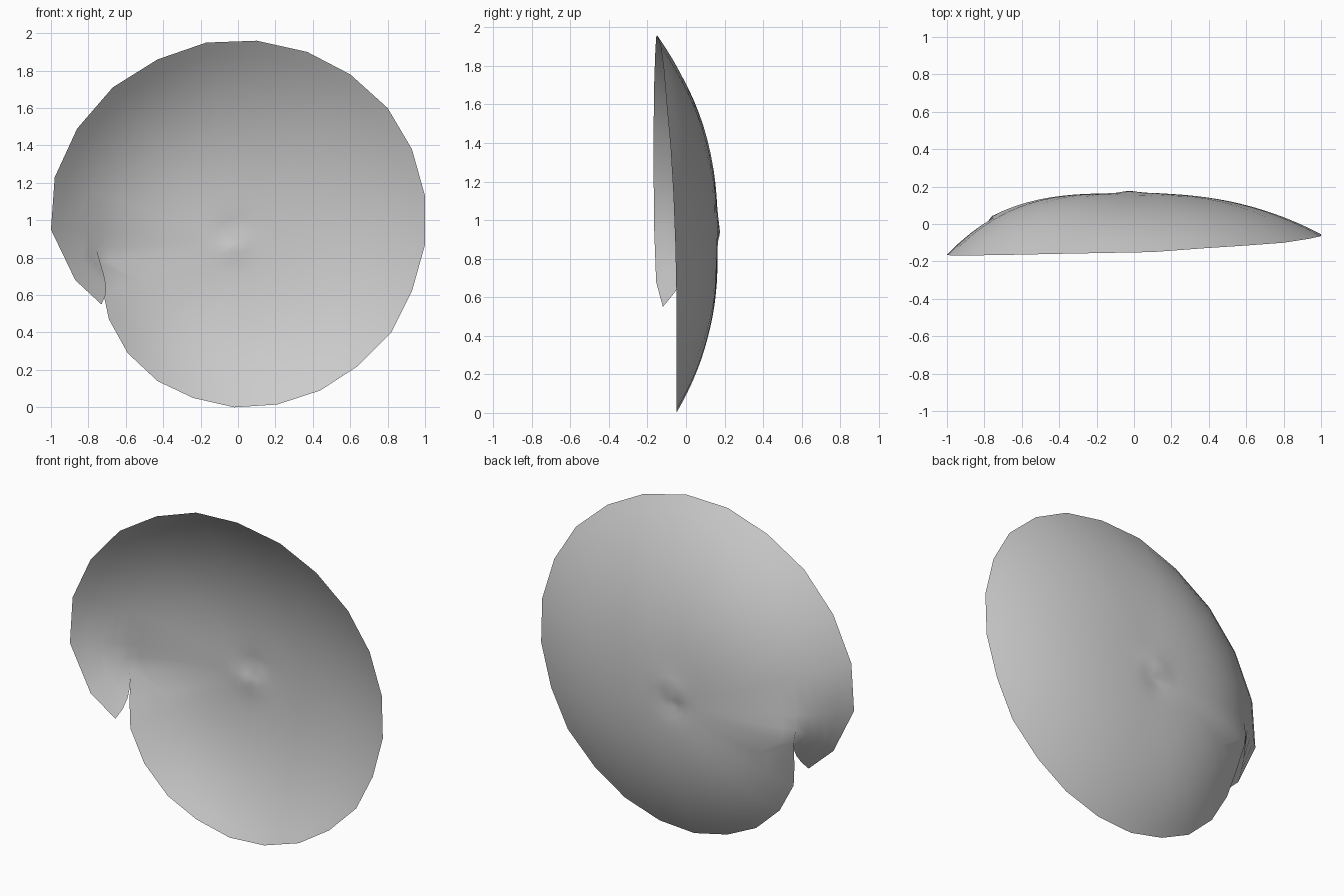
import bpy, bmesh, math
from mathutils import Vector

if "Cube" in bpy.data.objects:
    bpy.data.objects.remove(bpy.data.objects["Cube"])

# Rim of the coiled shell, from the notch tip round to the end of the flap
TIP = (-0.745, 0.045, 0.77)
RIM = [
    TIP, (-0.72, 0.0, 0.61), (-0.69, -0.035, 0.47), (-0.59, -0.045, 0.29),
    (-0.43, -0.05, 0.14), (-0.24, -0.05, 0.05), (-0.02, -0.05, 0.0),
    (0.21, -0.05, 0.015), (0.44, -0.05, 0.09), (0.64, -0.05, 0.22),
    (0.82, -0.05, 0.40), (0.93, -0.05, 0.62), (1.0, -0.055, 0.87),
    (1.0, -0.065, 1.13), (0.93, -0.08, 1.38), (0.80, -0.10, 1.60),
    (0.60, -0.115, 1.78), (0.37, -0.13, 1.90), (0.10, -0.15, 1.96),
    (-0.17, -0.155, 1.95), (-0.43, -0.16, 1.86), (-0.67, -0.165, 1.71),
    (-0.86, -0.168, 1.49), (-0.98, -0.168, 1.23), (-1.0, -0.165, 0.95),
    (-0.87, -0.155, 0.68), (-0.73, -0.12, 0.55),
]
# Last two columns bend: (waypoint, middle) before their rim point
BENT = {
    25: ((-0.76, 0.042, 0.855), (-0.83, -0.06, 0.77)),
    26: (TIP, (-0.705, -0.04, 0.65)),
}
CENTRE = Vector((0, 0.165, 0.88))
STEPS, SPLIT = 16, 0.75


def dome(end, t):
    """Point on the curved rib from the centre to end."""
    end = Vector(end)
    power = 2.4 + 0.8 * min(1, max(0, -end.x * 1.3))
    p = CENTRE.lerp(end, t)
    p.y = CENTRE.y + (end.y - CENTRE.y) * t ** power
    # small curled dimple at the apex
    dx, dz = p.x + 0.02, p.z - 0.9
    r = math.hypot(dx, dz)
    p.y += 0.016 * math.exp(-(r / 0.1) ** 2) * math.cos(
        math.atan2(dz, dx) - 2.4 + 12 * r) * min(1, r / 0.05)
    return p


def rib_point(i, t):
    if i == 0:
        return dome(TIP, min(t / SPLIT, 1))
    if i not in BENT:
        return dome(RIM[i], t)
    way, mid = BENT[i]
    if t <= SPLIT:
        return dome(way, t / SPLIT)
    # quadratic through waypoint, middle and rim
    s = (t - SPLIT) / (1 - SPLIT)
    a, b, c = Vector(way), Vector(mid), Vector(RIM[i])
    return (a * (2 * (s - 0.5) * (s - 1)) + b * (4 * s * (1 - s))
            + c * (2 * s * (s - 0.5)))


# Shell sheet
bm = bmesh.new()
grid = [[bm.verts.new(rib_point(i, k / STEPS)) for k in range(STEPS + 1)]
        for i in range(len(RIM))]
for a, b in zip(grid, grid[1:]):
    for k in range(STEPS):
        bm.faces.new((a[k], a[k + 1], b[k + 1], b[k]))
bmesh.ops.remove_doubles(bm, verts=bm.verts, dist=0.0005)
bmesh.ops.recalc_face_normals(bm, faces=bm.faces)
for f in bm.faces:
    f.smooth = True
mesh = bpy.data.meshes.new("coiled_shell")
bm.to_mesh(mesh)
bm.free()
shell = bpy.data.objects.new("coiled_shell", mesh)
bpy.context.collection.objects.link(shell)
